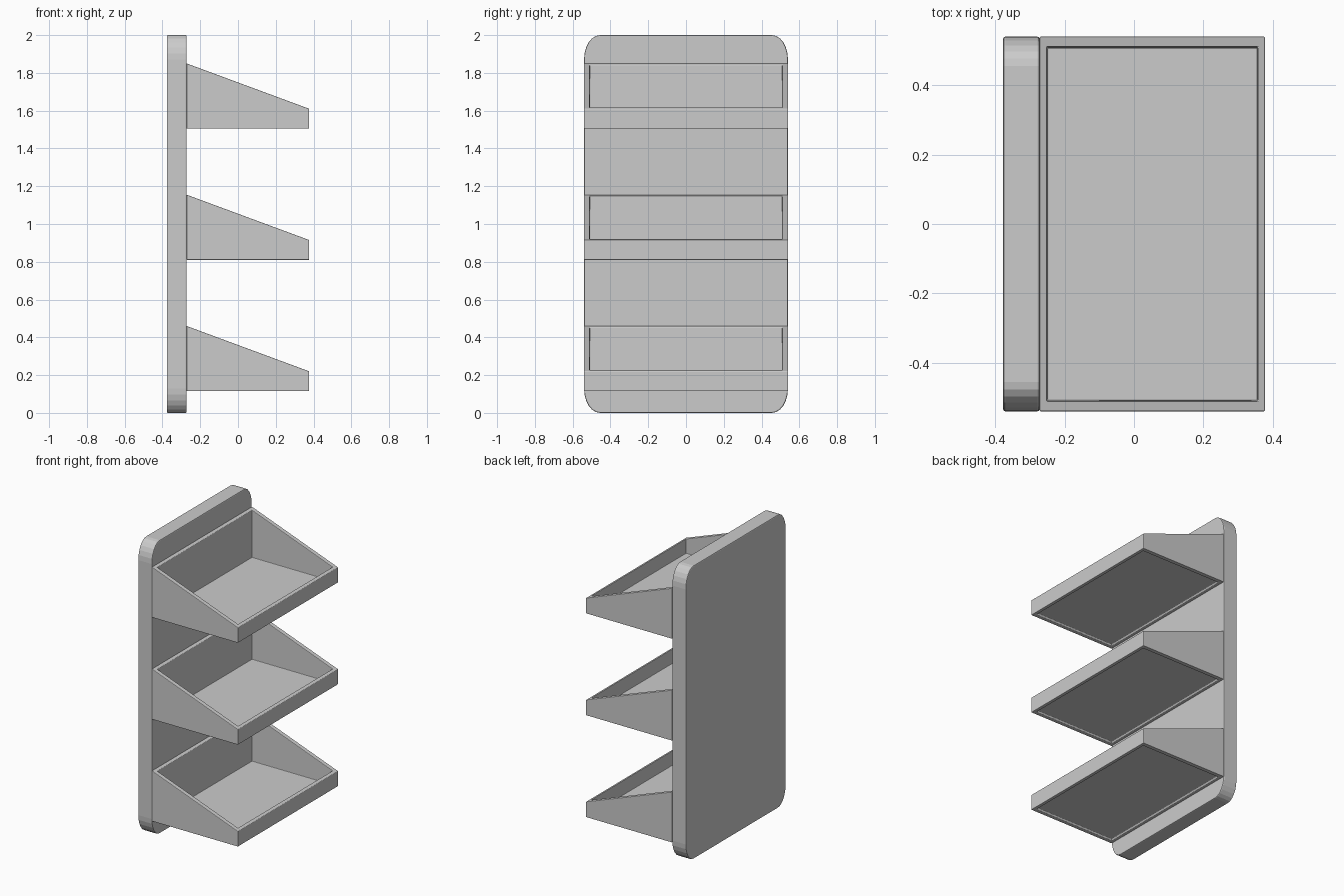
import bpy, bmesh, math

if "Cube" in bpy.data.objects:
    bpy.data.objects.remove(bpy.data.objects["Cube"])

HALF_W = 0.54


def finish(name, bm, bevel):
    bmesh.ops.recalc_face_normals(bm, faces=bm.faces)
    me = bpy.data.meshes.new(name)
    bm.to_mesh(me)
    bm.free()
    ob = bpy.data.objects.new(name, me)
    bpy.context.collection.objects.link(ob)
    mod = ob.modifiers.new("soft_edges", 'BEVEL')
    mod.width = bevel
    mod.segments = 2
    mod.limit_method = 'ANGLE'
    mod.angle_limit = math.radians(40)
    return ob


def back_panel():
    # rounded outline in the y-z plane, extruded along x
    ry, rz, steps = 0.085, 0.13, 6
    outline = []
    for i, (sy, sz) in enumerate([(1, 1), (-1, 1), (-1, -1), (1, -1)]):
        for k in range(steps + 1):
            a = math.radians(90 * i + 90 * k / steps)
            outline.append((sy * (HALF_W - ry) + ry * math.cos(a),
                            1 + sz * (1 - rz) + rz * math.sin(a)))
    bm = bmesh.new()
    face = bm.faces.new([bm.verts.new((-0.377, y, z)) for y, z in outline])
    ext = bmesh.ops.extrude_face_region(bm, geom=[face])
    for v in ext["geom"]:
        if isinstance(v, bmesh.types.BMVert):
            v.co.x = -0.272
    finish("back_panel", bm, 0.006)


def tray(name, z):
    # rectangular rings from recessed underside, round the walls, to the floor
    x0, x1 = -0.272, 0.377
    slope = lambda x: 0.345 - 0.24 * (x - x0) / (x1 - x0)
    flat = lambda h: (lambda x: h)
    rings = [(0.026, 0.032, flat(0.009)), (0.022, 0.028, flat(0.0)),
             (0, 0, flat(0.0)), (0, 0, slope),
             (0.02, 0.03, slope), (0.022, 0.032, flat(0.016))]
    bm = bmesh.new()
    loops = []
    for ix, iy, h in rings:
        a, b, w = x0 + ix, x1 - ix, HALF_W - iy
        loops.append([bm.verts.new((x, y, z + h(x)))
                      for x, y in [(a, -w), (b, -w), (b, w), (a, w)]])
    for lo, hi in zip(loops, loops[1:]):
        for i in range(4):
            j = (i + 1) % 4
            bm.faces.new([lo[i], lo[j], hi[j], hi[i]])
    bm.faces.new(loops[0])
    bm.faces.new(loops[-1])
    finish(name, bm, 0.003)


back_panel()
for label, height in [("lower", 0.115), ("middle", 0.81), ("upper", 1.505)]:
    tray(label + "_tray", height)
